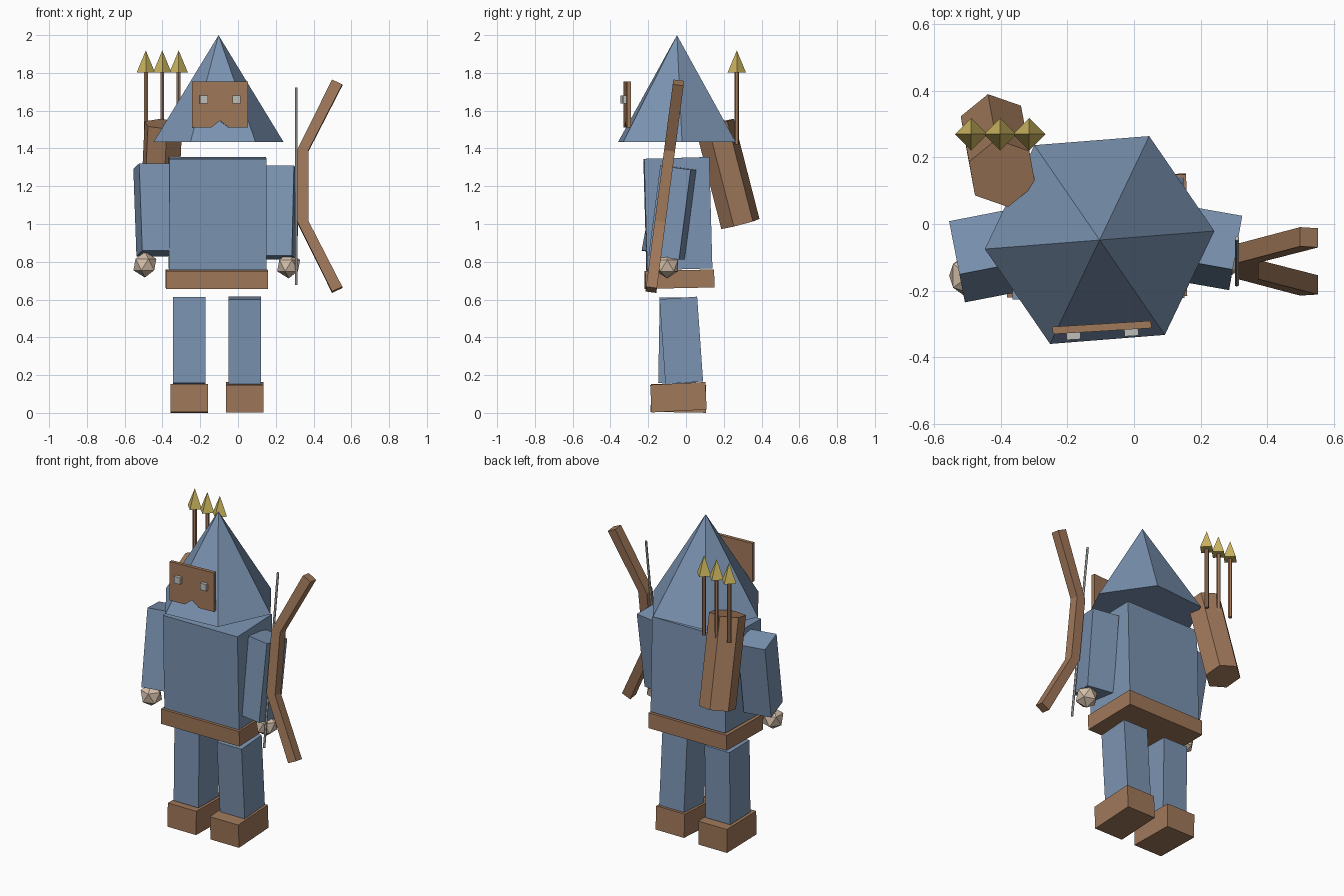
import bpy, bmesh
from math import radians
from mathutils import Euler, Vector

if "Cube" in bpy.data.objects:
    bpy.data.objects.remove(bpy.data.objects["Cube"])


def material(name, r, g, b):
    m = bpy.data.materials.new(name)
    m.use_nodes = True
    m.diffuse_color = (r, g, b, 1)
    m.node_tree.nodes["Principled BSDF"].inputs["Base Color"].default_value = (r, g, b, 1)
    return m


BLUE = material("slate blue cloth", 0.20, 0.296, 0.445)
BROWN = material("brown leather", 0.352, 0.188, 0.102)
GOLD = material("dull gold", 0.60, 0.46, 0.115)
SKIN = material("pale skin", 0.66, 0.52, 0.40)
GREY = material("light grey", 0.52, 0.52, 0.50)


def finish(name, bm, mat, loc, rot=(0, 0, 0)):
    """Turn a bmesh into a placed, flat-shaded object; rot is in degrees."""
    bmesh.ops.recalc_face_normals(bm, faces=bm.faces)
    mesh = bpy.data.meshes.new(name)
    bm.to_mesh(mesh)
    bm.free()
    mesh.materials.append(mat)
    ob = bpy.data.objects.new(name, mesh)
    bpy.context.collection.objects.link(ob)
    ob.location = loc
    ob.rotation_euler = Euler([radians(a) for a in rot])
    return ob


def box(name, mat, loc, size, rot=(0, 0, 0)):
    bm = bmesh.new()
    bmesh.ops.create_cube(bm, size=1)
    bmesh.ops.scale(bm, vec=size, verts=bm.verts)
    return finish(name, bm, mat, loc, rot)


def cone(name, mat, loc, sides, r1, r2, depth, rot=(0, 0, 0)):
    bm = bmesh.new()
    bmesh.ops.create_cone(bm, cap_ends=True, segments=sides,
                          radius1=r1, radius2=r2, depth=depth)
    bmesh.ops.remove_doubles(bm, verts=bm.verts, dist=0.0001)
    return finish(name, bm, mat, loc, rot)


def rod(name, mat, start, end, sides, radius, spin=0):
    """Prism running between two points."""
    a, b = Vector(start), Vector(end)
    ob = cone(name, mat, (a + b) / 2, sides, radius, radius, (b - a).length)
    # spin first, then tilt onto the axis
    tilt = Vector((0, 0, 1)).rotation_difference(b - a)
    ob.rotation_euler = (tilt.to_matrix() @ Euler((0, 0, radians(spin))).to_matrix()).to_euler()
    return ob


def plate(name, mat, outline, depth, loc, rot):
    """Outline in x and z, given thickness in y."""
    bm = bmesh.new()
    face = bm.faces.new([bm.verts.new((x, -depth / 2, z)) for x, z in outline])
    ext = bmesh.ops.extrude_face_region(bm, geom=[face])["geom"]
    bmesh.ops.translate(bm, vec=(0, depth, 0),
                        verts=[v for v in ext if isinstance(v, bmesh.types.BMVert)])
    return finish(name, bm, mat, loc, rot)


# Body and belt
box("torso", BLUE, (-0.108, -0.043, 1.055), (0.515, 0.345, 0.59), (1.6, 0, 0.5))
box("belt", BROWN, (-0.112, -0.035, 0.708), (0.54, 0.365, 0.095), (1.2, 0, 0.5))

# Legs and boots in a slight stride
box("right_leg", BLUE, (-0.258, -0.043, 0.383), (0.172, 0.2, 0.455), (-1, 0, 0))
box("left_leg", BLUE, (0.037, -0.025, 0.384), (0.172, 0.2, 0.45), (4, 0, 0))
box("right_boot", BROWN, (-0.259, -0.04, 0.077), (0.198, 0.292, 0.148), (-1, 0, 0))
box("left_boot", BROWN, (0.036, -0.04, 0.083), (0.198, 0.292, 0.146), (3, 0, 0))

# Arms swung forward and hands
box("right_arm", BLUE, (-0.447, -0.097, 1.075), (0.17, 0.165, 0.47), (-10.5, 0, 11))
box("left_arm", BLUE, (0.221, -0.072, 1.06), (0.17, 0.165, 0.48), (-7.5, 0, -10))
for name, loc in (("right_hand", (-0.493, -0.155, 0.785)),
                  ("left_hand", (0.268, -0.1, 0.78))):
    bm = bmesh.new()
    bmesh.ops.create_icosphere(bm, subdivisions=1, radius=0.068)
    finish(name, bm, SKIN, loc)

# Pointed hood
cone("hood", BLUE, (-0.103, -0.048, 1.717), 6, 0.345, 0, 0.565, (0, 0, 34.5))

# Face mask with a notched lower edge, and eyes
half = [(0, -0.085), (0.047, -0.122), (0.148, -0.122), (0.148, 0.122)]
outline = half + [(-x, z) for x, z in reversed(half[1:])]
mask = plate("mask", BROWN, outline, 0.022, (-0.096, -0.31, 1.632), (0, 0, 3.5))
for name, x in (("right_eye", -0.087), ("left_eye", 0.087)):
    eye = Euler((0, 0, radians(3.5))).to_matrix() @ Vector((x, -0.017, 0.026))
    box(name, GREY, Vector(mask.location) + eye, (0.042, 0.028, 0.042), (0, 0, 3.5))

# Bow with mitred limbs, and its string
t, grip, tip_x, tip_z = 0.03, 0.175, 0.182, 0.553
outer = [(t, grip + 0.014), (tip_x + 0.027, tip_z - 0.013)]
inner = [(tip_x - 0.027, tip_z + 0.013), (-t, grip - 0.014 + 0.03)]
upper = outer + inner
lower = [(x, -z) for x, z in reversed(upper)]
bow_rot = (-7.5, 0, 0)
plate("bow", BROWN, upper + lower, 0.058, (0.343, -0.112, 1.2), bow_rot)
cone("bow_string", GREY, (0.308, -0.112, 1.2), 6, 0.007, 0.007, 1.055, bow_rot)

# Quiver slung on the back
rod("quiver", BROWN, (-0.42, 0.288, 1.0), (-0.395, 0.152, 1.53), 6, 0.106, 10)

# Arrows
for i, x in enumerate((-0.488, -0.401, -0.314)):
    rod(f"arrow_shaft_{i + 1}", BROWN, (x, 0.269, 1.42), (x, 0.269, 1.81), 6, 0.012)
    cone(f"arrow_head_{i + 1}", GOLD, (x, 0.269, 1.86), 4, 0.049, 0, 0.118)
